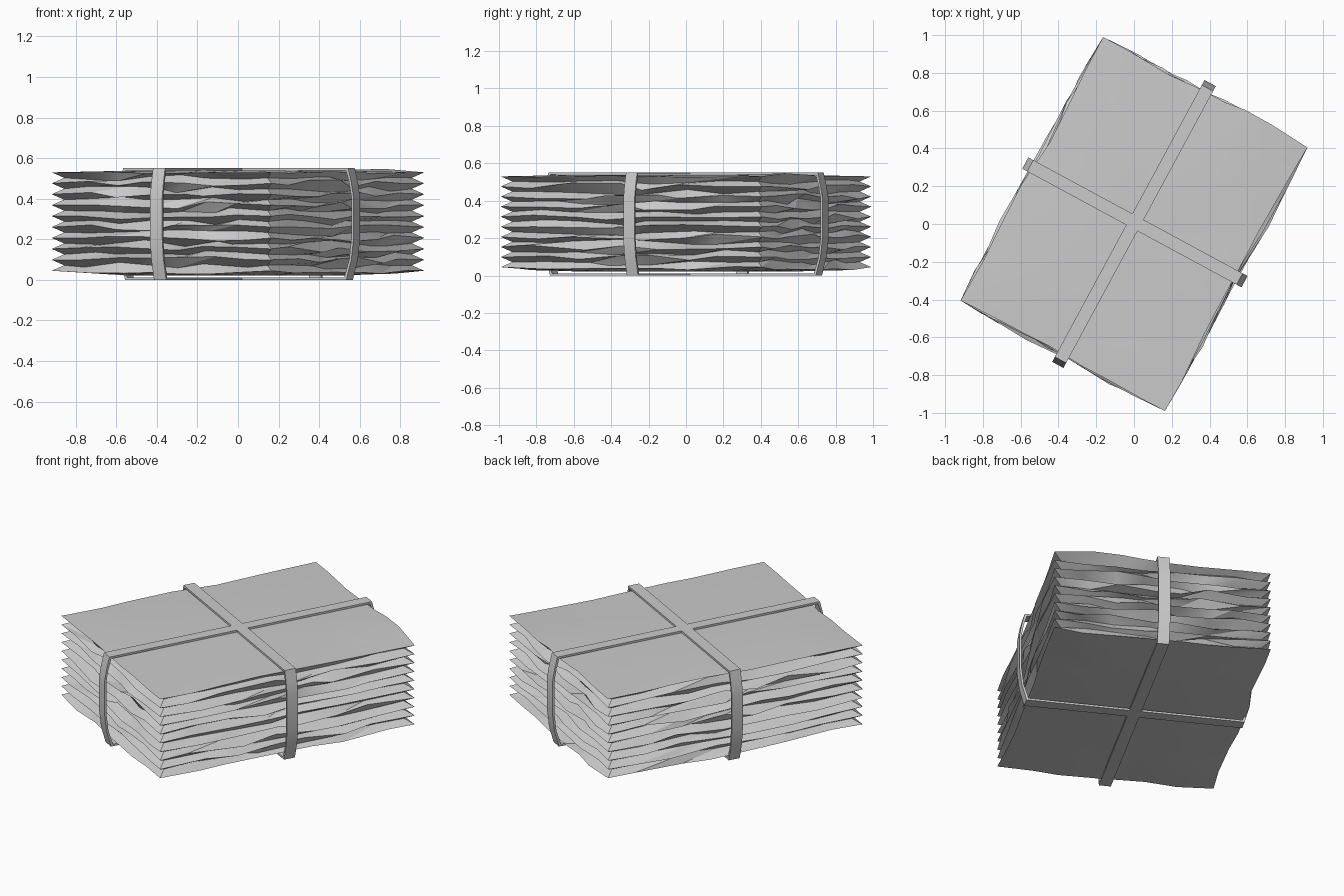
import bpy, bmesh, math, random
from mathutils import Matrix, Vector

cube = bpy.data.objects.get("Cube")
if cube:
    bpy.data.objects.remove(cube, do_unlink=True)

rng = random.Random(5)
TURN = Matrix.Rotation(math.radians(-28.4), 4, 'Z')
HX, HY = 0.615, 0.793      # half width and half length of the stack
LAYERS = 10
SEGS = 7                   # pieces along each edge
LOW, HIGH = 0.045, 0.53

grey = bpy.data.materials.new("plain grey")
grey.use_nodes = True
GREY = (0.6, 0.6, 0.6, 1)
grey.diffuse_color = GREY
grey.node_tree.nodes["Principled BSDF"].inputs["Base Color"].default_value = GREY


def finish(bm, name, angle):
    bmesh.ops.recalc_face_normals(bm, faces=bm.faces[:])
    bm.transform(TURN)
    mesh = bpy.data.meshes.new(name)
    bm.to_mesh(mesh)
    bm.free()
    mesh.materials.append(grey)
    obj = bpy.data.objects.new(name, mesh)
    bpy.context.collection.objects.link(obj)
    bpy.ops.object.select_all(action='DESELECT')
    obj.select_set(True)
    bpy.context.view_layer.objects.active = obj
    bpy.ops.object.shade_smooth_by_angle(angle=math.radians(angle))
    return obj


def ring(bm, z, inset, wave, sway):
    """One crumpled rectangular loop: neat at the corners, wavy along the edges."""
    corners = [Vector(c) for c in ((-1, -1), (1, -1), (1, 1), (-1, 1))]
    verts = []
    for i, a in enumerate(corners):
        b = corners[(i + 1) % 4]
        out = Vector(((a.x + b.x) / 2, (a.y + b.y) / 2))
        for k in range(SEGS):
            t = k / SEGS
            if k:
                t += rng.uniform(-0.3, 0.3) / SEGS
            p = a.lerp(b, t)
            p = Vector((p.x * (HX - inset), p.y * (HY - inset)))
            mid = math.sin(math.pi * t) ** 0.5 if k else 0
            p += out * mid * rng.uniform(-0.02, 0.022 if sway else 0.01)
            verts.append(bm.verts.new((p.x, p.y, z + mid * rng.uniform(-wave, wave))))
    return verts


# Paper stack: one pleated wall of sharp sheet edges and inset gaps
bm = bmesh.new()
rings = []
steps = 2 * (LAYERS - 1)
for j in range(steps + 1):
    z = LOW + (HIGH - LOW) * j / steps
    gap = j % 2
    end = j in (0, steps)
    rings.append(ring(bm, z, 0.045 if gap else 0, 0.005 if end else 0.02, not gap and not end))
for lower, upper in zip(rings, rings[1:]):
    n = len(lower)
    for i in range(n):
        k = (i + 1) % n
        bm.faces.new((lower[i], lower[k], upper[k]))
        bm.faces.new((lower[i], upper[k], upper[i]))

# Lifted edge of the top sheet at the back, sagging edges below
for v in rings[-1]:
    if v.co.y > 0.7 and 0.1 < v.co.x < 0.5:
        v.co.z += 0.014
        v.co.y += 0.015
for v in rings[0]:
    if abs(v.co.x) < 0.5 or abs(v.co.y) < 0.6:
        v.co.z -= 0.012

# Top and bottom sheets, gently domed toward the middle
for loop, z in ((rings[0], 0.022), (rings[-1], 0.538)):
    inner = [bm.verts.new((v.co.x * 0.6, v.co.y * 0.6, z)) for v in loop]
    for i in range(len(loop)):
        k = (i + 1) % len(loop)
        bm.faces.new((loop[i], loop[k], inner[k], inner[i]))
    bm.faces.new(inner)
finish(bm, "paper_stack", 25)


def strap(name, half, shift, along_y):
    """Flat band looped round the stack, bowed outward at the sides."""
    width, thick = 0.034, 0.012
    side = [(half - 0.04, 0.0), (half - 0.012, 0.1), (half, 0.2), (half, 0.41),
            (half - 0.012, 0.48), (half - 0.03, 0.552)]
    outer = side + [(-a, z) for a, z in reversed(side)]
    mid_z = 0.276
    bm = bmesh.new()
    loops = []
    for a, z in outer:
        b = a - math.copysign(thick, a)
        c = z + thick if z < 0.01 else z - thick if z > 0.54 else z
        quad = []
        for p, h, w in ((a, z, -width), (a, z, width), (b, c, width), (b, c, -width)):
            pos = (w, p, h) if along_y else (p, w + shift, h)
            quad.append(bm.verts.new(pos))
        loops.append(quad)
    for i, q in enumerate(loops):
        r = loops[(i + 1) % len(loops)]
        for k in range(4):
            m = (k + 1) % 4
            bm.faces.new((q[k], q[m], r[m], r[k]))
    return finish(bm, name, 30)


strap("long_strap", 0.848, 0.0, True)
strap("cross_strap", 0.66, 0.01, False)
